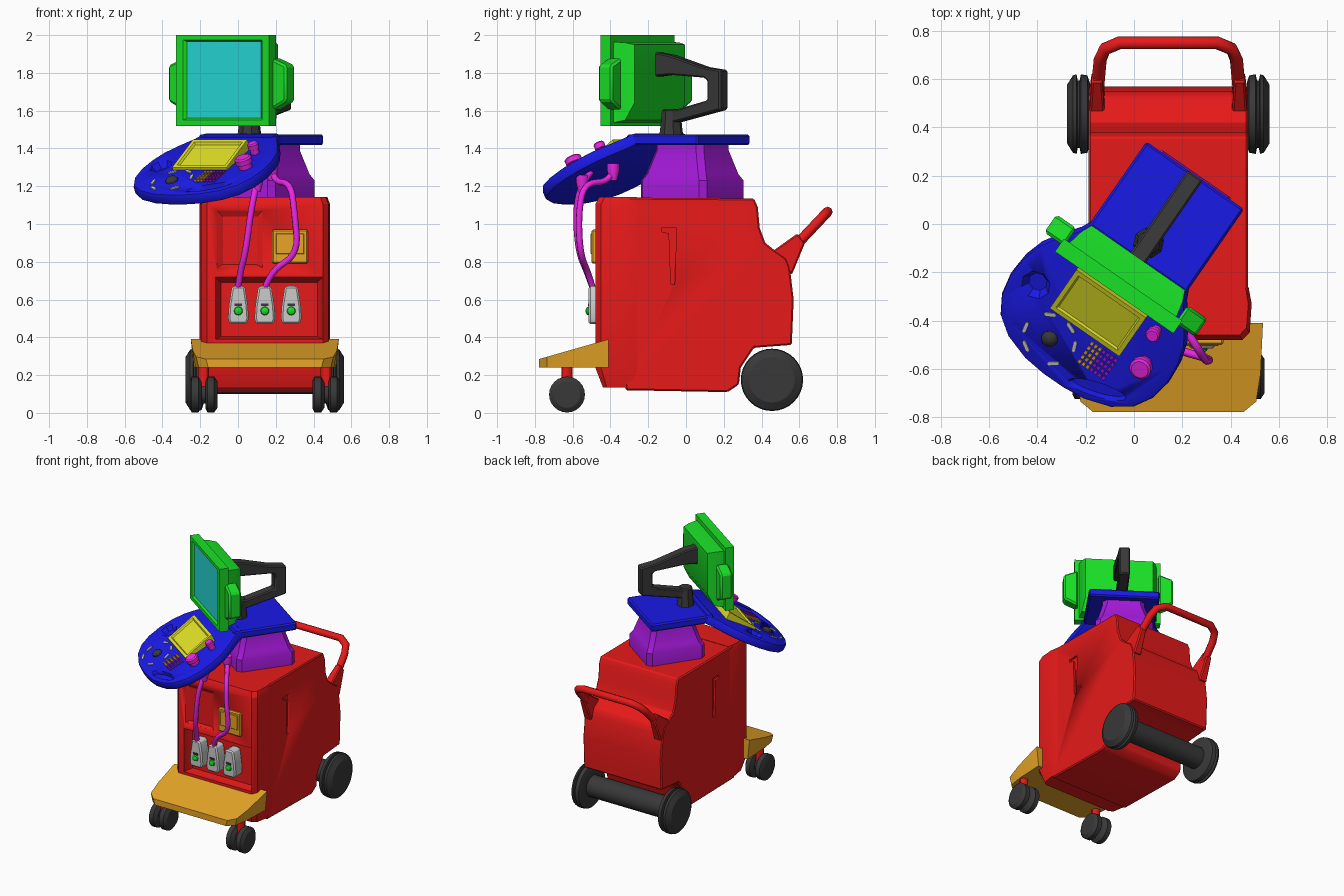
import bpy, bmesh, math
from mathutils import Matrix, Vector

if "Cube" in bpy.data.objects:
    bpy.data.objects.remove(bpy.data.objects["Cube"])

I = Matrix.Identity(4)
T, R = Matrix.Translation, lambda deg, ax: Matrix.Rotation(math.radians(deg), 4, ax)
COL = dict(red=(.8, .01, .01), orange=(.8, .38, .02), blue=(.01, .01, .8), purple=(.38, .01, .7),
           green=(.01, .75, .02), cyan=(.02, .7, .7), dark=(.04, .04, .04), yellow=(.75, .75, .02),
           magenta=(.85, .02, .8))
MATS = {}
CX = 0.142                                   # body centre line
L = R(-34.7, 'Z')                            # swivelled upper unit
U = 0.094                                    # centre line of upper unit
C = L @ T((U, -.12, 1.475)) @ R(27.7, 'X')   # sloping console top


def paint(ob, col):
    if col:
        if col not in MATS:
            MATS[col] = bpy.data.materials.new(col)
            MATS[col].diffuse_color = (*COL[col], 1)
        ob.data.materials.append(MATS[col])


def put(pts, axis, h):
    return [{'x': (h, a, b), 'y': (a, h, b), 'z': (a, b, h)}[axis] for a, b in pts]


def loft(name, loops, col=None, bevel=0, M=I, seg=1):
    """Skin a stack of equal-length loops, cap the ends, optionally bevel."""
    bm = bmesh.new()
    rings = [[bm.verts.new(p) for p in lp] for lp in loops]
    n = len(rings[0])
    for a, b in zip(rings, rings[1:]):
        for i in range(n):
            bm.faces.new((a[i], a[(i + 1) % n], b[(i + 1) % n], b[i]))
    bm.faces.new(rings[0])
    bm.faces.new(rings[-1])
    bmesh.ops.recalc_face_normals(bm, faces=bm.faces)
    if bevel:
        es = [e for e in bm.edges if e.calc_face_angle(0) > .6]
        bmesh.ops.bevel(bm, geom=es, offset=bevel, segments=seg, affect='EDGES', profile=.5, clamp_overlap=True)
    bm.transform(M)
    me = bpy.data.meshes.new(name)
    bm.to_mesh(me)
    bm.free()
    me.shade_smooth()
    me.set_sharp_from_angle(angle=math.radians(30))
    ob = bpy.data.objects.new(name, me)
    bpy.context.collection.objects.link(ob)
    paint(ob, col)
    return ob


def prism(name, pts, axis, lo, hi, col=None, bevel=0, M=I, seg=1):
    return loft(name, [put(pts, axis, lo), put(pts, axis, hi)], col, bevel, M, seg)


def rect(x0, x1, y0, y1, c=0):
    if not c:
        return [(x0, y0), (x1, y0), (x1, y1), (x0, y1)]
    return [(x0 + c, y0), (x1 - c, y0), (x1, y0 + c), (x1, y1 - c),
            (x1 - c, y1), (x0 + c, y1), (x0, y1 - c), (x0, y0 + c)]


def circle(r, n, sy=1):
    return [(r * math.cos(i * math.tau / n), r * sy * math.sin(i * math.tau / n)) for i in range(n)]


def revolve(name, prof, col, M, axis='z', n=24):
    return loft(name, [put(circle(r, n), axis, h) for r, h in prof], col, 0, M)


def cut(ob, cutter):
    m = ob.modifiers.new('cut', 'BOOLEAN')
    m.operation, m.object, m.solver = 'DIFFERENCE', cutter, 'EXACT'
    me = bpy.data.meshes.new_from_object(ob.evaluated_get(bpy.context.evaluated_depsgraph_get()))
    ob.modifiers.clear()
    ob.data = me
    bpy.data.objects.remove(cutter)


def tube(name, pts, r, col, smooth=True):
    cu = bpy.data.curves.new(name, 'CURVE')
    cu.dimensions, cu.bevel_depth, cu.bevel_resolution, cu.use_fill_caps = '3D', r, 2, True
    sp = cu.splines.new('NURBS' if smooth else 'POLY')
    sp.points.add(len(pts) - 1)
    for p, q in zip(sp.points, pts):
        p.co = (*q, 1)
    if smooth:
        sp.order_u, sp.use_endpoint_u, sp.resolution_u = 3, True, 5
    ob = bpy.data.objects.new(name, cu)
    bpy.context.collection.objects.link(ob)
    paint(ob, col)


def mirror_x(half):
    return half + [(2 * CX - x, y) for x, y in reversed(half)]


# Cabinet with stepped back, side slots
body = prism('cabinet', [(-.32, .12), (.22, .11), (.28, .15), (.29, .24), (.36, .345), (.56, .36), (.57, .6),
                         (.55, .77), (.53, .82), (.47, .86), (.42, .9), (.39, .98), (.38, 1.09), (.36, 1.135),
                         (-.32, 1.14)], 'x', -.188, .472, 'red', .008)
for x in (-.188, .472):
    cut(body, prism('slot', [(-.06, .68), (-.08, .68), (-.09, .95), (-.13, .96), (-.13, .98), (-.05, .98)],
                    'x', x - .015, x + .015))
# Front shell with recesses
out = mirror_x([(-.165, -.48), (-.195, -.45), (-.203, -.33), (-.19, -.26)])
low = mirror_x([(-.14, -.44), (-.17, -.42), (-.185, -.33), (-.18, -.26)])
shell = loft('front_shell', [put(low, 'z', .135), put(out, 'z', .24), put(out, 'z', 1.105),
                             put([(CX + (x - CX) * .96, y + .02 * (y < -.4)) for x, y in out], 'z', 1.142)], 'red')
for x0, x1, z0, z1, d in ((-.11, .13, .77, 1.07, .02), (-.12, .45, .39, .72, .06)):
    cut(shell, loft('recess', [put(rect(x0, x1, z0, z1), 'y', -.5), put(rect(x0, x1, z0, z1), 'y', -.478),
                               put(rect(x0 + .03, x1 - .03, z0 + .015, z1 - .03), 'y', -.48 + d)]))
prism('drive_unit', rect(.18, .37, .79, .97), 'y', -.5, -.46, 'orange', .008)
prism('drive_slot', rect(.2, .35, .84, .95), 'y', -.505, -.48, 'orange', .004)

# Footrest
foot = prism('footrest', mirror_x([(-.25, -.41), (-.24, -.62), (-.222, -.735), (-.17, -.778)]),
             'z', .24, .39, 'orange')
for v in foot.data.vertices:
    if v.co.z > .3:
        v.co.z = .285 + (v.co.y + .778) * .285
    else:
        v.co.x = CX + (v.co.x - CX) * .96

# Rear wheels and axle
revolve('rear_axle', [(.08, -.2), (.08, .48)], 'dark', T((0, .455, .18)), 'x')
for s, nm in ((-1, 'left'), (1, 'right')):
    prof = [(.13, -.045), (.16, -.035), (.165, -.008), (.14, -.003), (.14, .005), (.165, .01), (.16, .025), (.12, .05)]
    revolve('rear_wheel_' + nm, [(r, h * s) for r, h in prof], 'dark', T((CX + s * .37, .455, .175)), 'x', 32)
    # Twin casters
    cx = CX + s * .325
    revolve('caster_stem_' + nm, [(.03, .12), (.03, .26)], 'red', T((cx, -.63, 0)), n=12)
    revolve('caster_hub_' + nm, [(.05, -.05), (.05, .05)], 'dark', T((cx, -.63, .1)), 'x', 16)
    for k in (-1, 1):
        revolve('caster_wheel_%s_%d' % (nm, k), [(.075, -.03), (.095, -.02), (.095, .015), (.07, .032)],
                'dark', T((cx + k * .042, -.63, .097)), 'x')
    # Handle feet
    x = CX + s * .295
    loft('handle_foot_' + nm, [[(x - w, y0, z0), (x + w, y0, z0), (x + w, y1, z1), (x - w, y1, z1)]
                               for w, y0, z0, y1, z1 in ((.032, .45, .85, .56, .73), (.022, .59, .95, .63, .9))],
         'red', .008)

# Push handle
tube('push_handle', [(x, y, .8 + (y - .5) * 1.06) for x, y in
     mirror_x([(-.153, .54), (-.14, .68), (-.12, .725), (-.06, .75)])], .027, 'red', False)

# Probes in holders
for i in range(3):
    x = CX + (i - 1) * .14
    sec = [(.045, .47), (.055, .5), (.05, .57), (.036, .66), (.028, .672)]
    pts = [(x + a, z) for a, z in sec] + [(x - a, z) for a, z in reversed(sec)]
    prism('probe_%d' % i, pts, 'y', -.515, -.42, None, .01)
    prism('probe_window_%d' % i, rect(x - .02, x + .02, .565, .58), 'y', -.52, -.5, 'dark')
    revolve('probe_button_%d' % i, [(.024, 0), (.02, -.012), (.008, -.018)], 'green', T((x, -.513, .54)), 'y', 12)

# Probe cables
tube('cable_left', [(.1, -.5, 1.28), (.1, -.55, 1.22), (.07, -.585, 1.08), (.04, -.57, .85), (.01, -.52, .74),
                    (.0, -.49, .65)], .017, 'magenta')
tube('cable_right', [(.17, -.37, 1.31), (.19, -.4, 1.22), (.28, -.54, 1.22), (.3, -.57, 1.05), (.32, -.56, .84),
                     (.17, -.52, .75), (.14, -.49, .65)], .017, 'magenta')
for nm, p in (('left', (.1, -.55, 1.2)), ('right', (.18, -.385, 1.26))):
    revolve('cable_plug_' + nm, [(.02, -.03), (.032, .02), (.032, .06)], 'magenta', T(p), n=12)

# Swivel column and deck
def sq(a, b, c, z):
    return put(rect(U - a, U + a, .105 - b, .105 + b, c), 'z', z)

loft('column', [sq(.2, .213, .03, 1.12), sq(.2, .213, .03, 1.23), sq(.18, .193, .03, 1.265),
                sq(.145, .155, .03, 1.39), sq(.145, .155, .03, 1.43)], 'purple', 0, L)
prism('deck', rect(U - .246, U + .246, -.15, .31), 'z', 1.417, 1.475, 'blue', .01, L)

# Control console with palm recesses
half = [(.24, .02), (.265, -.04), (.32, -.12), (.365, -.2), (.39, -.29), (.397, -.39), (.38, -.49),
        (.335, -.575), (.26, -.635), (.15, -.675), (.05, -.687)]
outline = half + [(-x, y) for x, y in reversed(half)]
console = prism('console', outline, 'z', -.065, 0, 'blue', .015, C, 2)
cut(console, loft('well', [put(circle(.075, 8), 'z', .02), put(circle(.04, 8), 'z', -.035)],
                  None, 0, C @ T((-.285, -.36, 0))))
cut(console, loft('palm', [put(circle(.14, 20, .28), 'z', .02), put(circle(.11, 20, .22), 'z', -.025)],
                  None, 0, C @ T((.17, -.6, 0)) @ R(20, 'Z')))
# Touch panel
def slab(i, z0, z1):
    x0, x1, y0, y1 = -.182 + i, .168 - i, -.405 + i, -.165 - i
    return [(x0, y0, z0), (x1, y0, z0), (x1, y1, z1), (x0, y1, z1)]

loft('touch_panel', [slab(0, -.02, -.02), slab(0, .015, .055), slab(.02, .018, .052), slab(.027, .008, .038)],
     'yellow', 0, C)
# Knobs, trackball, keys
for i, (x, y, r) in enumerate(((.232, -.215, .03), (.269, -.377, .046))):
    revolve('knob_%d' % i, [(r * .8, -.01), (r * .8, .025), (r, .028), (r, .055), (r * .8, .062)], 'magenta',
            C @ T((x, y, 0)), n=16)
revolve('trackball', [(.036, -.01), (.034, .008), (.024, .02), (.008, .026)], 'dark', C @ T((-.111, -.53, 0)), n=16)
for i in range(7):
    for j in range(5):
        prism('key_%d_%d' % (i, j), rect(-.007, .007, -.008, .008), 'z', -.005, .007,
              'orange' if i < 3 else 'purple', 0, C @ T((.045 + i * .02, -.535 + j * .025, 0)))
for i, a in enumerate((20, 65, 120, 190, 235, 310)):
    prism('soft_key_%d' % i, rect(-.026, .026, -.008, .008, .006), 'z', -.005, .007, None, 0,
          C @ T((-.111, -.53, 0)) @ R(a, 'Z') @ T((.11, 0, 0)) @ R(90, 'Z'))

# Monitor arm
revolve('arm_post', [(.065, 1.465), (.06, 1.5), (.05, 1.6), (.04, 1.61)], 'dark', L @ T((U, -.03, 0)), n=8)
prism('monitor_arm', [(-.06, 1.53), (.02, 1.54), (.31, 1.605), (.31, 1.815), (.2, 1.83), (-.02, 1.895), (-.12, 1.91),
                      (-.12, 1.78), (-.02, 1.79), (.2, 1.775), (.225, 1.76), (.225, 1.655), (.02, 1.605),
                      (-.06, 1.605)], 'x', U - .038, U + .038, 'dark', .008, L)

# Monitor
def mon(w, z0, z1, v):
    return put(rect(U - w, U + w, z0, z1), 'y', v)

loft('monitor_bezel', [mon(.298, 1.52, 2.0, -.215), mon(.298, 1.52, 2.0, -.28), mon(.255, 1.55, 1.975, -.28),
                       mon(.24, 1.56, 1.965, -.262)], 'green', 0, L)
loft('monitor_back', [mon(.27, 1.535, 1.965, -.22), mon(.255, 1.55, 1.96, -.15), mon(.235, 1.64, 1.95, -.105)],
     'green', 0, L)
loft('monitor_screen', [mon(.238, 1.562, 1.963, -.25), mon(.238, 1.562, 1.963, -.267)], 'cyan', 0, L)
for s, nm in ((-1, 'left'), (1, 'right')):
    prism('monitor_grip_' + nm, [(U + s * .28, 1.6), (U + s * .38, 1.65), (U + s * .38, 1.84), (U + s * .28, 1.88)],
          'y', -.24, -.15, 'green', .012, L)

for m in bpy.data.materials:
    if m.users and not m.is_grease_pencil:
        m.use_nodes = True
        m.node_tree.nodes["Principled BSDF"].inputs["Base Color"].default_value = m.diffuse_color
